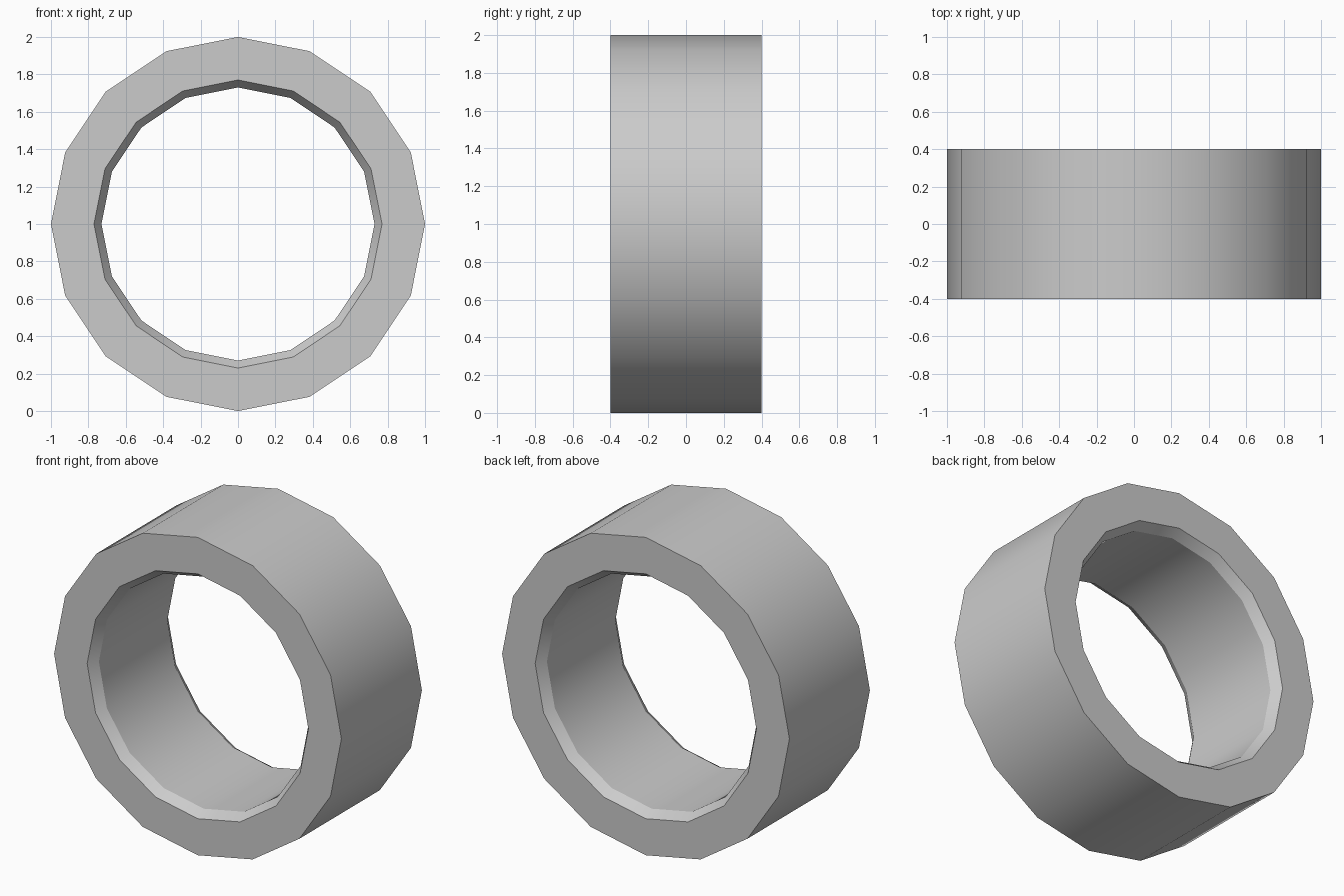
import bpy, bmesh
from math import radians
from mathutils import Vector, Matrix

if "Cube" in bpy.data.objects:
    bpy.data.objects.remove(bpy.data.objects["Cube"])

SIDES = 16
CENTRE = Vector((0, 0, 1))

# Ring cross-section as (radius, y): outer wall, flat rims, chamfered bore
profile = [(1.0, -0.4), (1.0, 0.4), (0.77, 0.4),
           (0.73, 0.34), (0.73, -0.34), (0.77, -0.4)]

# Sweep the section around the y axis
bm = bmesh.new()
rings = []
for i in range(SIDES):
    turn = Matrix.Rotation(radians(360 * i / SIDES), 3, 'Y')
    rings.append([bm.verts.new(CENTRE + turn @ Vector((r, y, 0))) for r, y in profile])

n = len(profile)
for i in range(SIDES):
    a, b = rings[i], rings[(i + 1) % SIDES]
    for j in range(n):
        k = (j + 1) % n
        bm.faces.new((a[j], a[k], b[k], b[j]))
bmesh.ops.recalc_face_normals(bm, faces=bm.faces)

mesh = bpy.data.meshes.new("ring")
bm.to_mesh(mesh)
bm.free()
ring = bpy.data.objects.new("ring", mesh)
bpy.context.collection.objects.link(ring)

# Smooth walls, crisp rims and chamfers
bpy.context.view_layer.objects.active = ring
ring.select_set(True)
bpy.ops.object.shade_smooth_by_angle(angle=radians(30))
